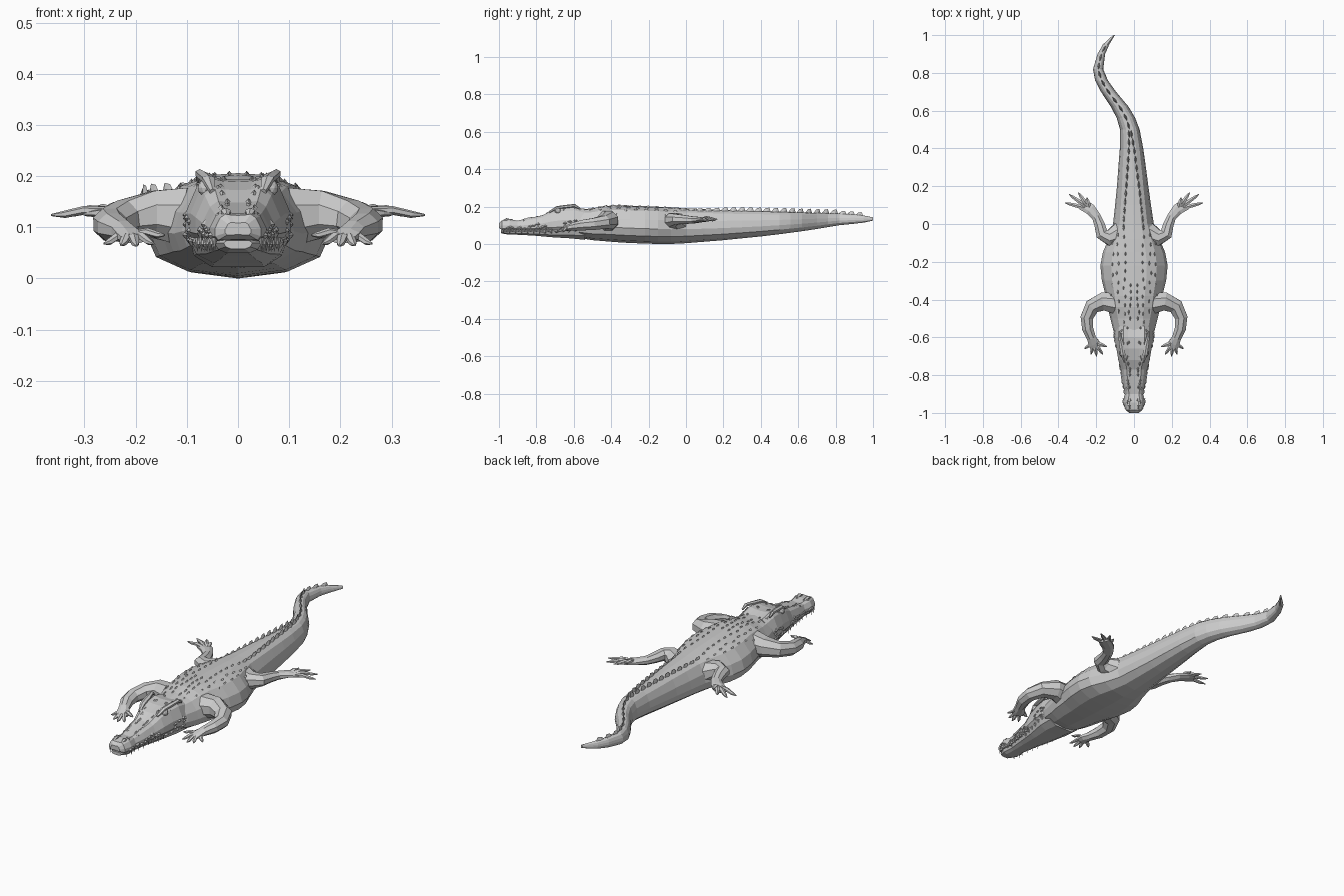
import bpy, bmesh, math, random
from mathutils import Vector, Matrix

random.seed(4)


def finish(bm, name, mirror=False):
    bmesh.ops.recalc_face_normals(bm, faces=bm.faces)
    me = bpy.data.meshes.new(name)
    bm.to_mesh(me)
    bm.free()
    ob = bpy.data.objects.new(name, me)
    bpy.context.collection.objects.link(ob)
    if mirror:
        ob.modifiers.new("mirror", 'MIRROR').use_mirror_merge = False
    return ob


def skin(bm, rings):
    rows = [[bm.verts.new(p) for p in r] for r in rings]
    n = len(rows[0])
    for a, b in zip(rows, rows[1:]):
        for i in range(n):
            bm.faces.new((a[i], a[(i + 1) % n], b[(i + 1) % n], b[i]))
    bm.faces.new(rows[0])
    bm.faces.new(rows[-1])


def slices(table, half):
    # full cross-sections at each y from a half profile
    full = half + [(-x, z) for x, z in half[-2:0:-1]]
    return [[(c + w * x, y, zb + (zt - zb) * z) for x, z in full] for y, c, w, zb, zt in table]


def at(table, y):
    for a, b in zip(table, table[1:]):
        if a[0] <= y <= b[0]:
            t = (y - a[0]) / (b[0] - a[0])
            return [p + (q - p) * t for p, q in zip(a, b)]
    return list(table[-1])


def top_z(table, half, x, y):
    # height of the upper surface
    _, c, w, zb, zt = at(table, y)
    u = min(abs(x - c) / w, 0.99)
    for (x0, z0), (x1, z1) in zip(half, half[1:]):
        if x0 <= u <= x1:
            return zb + (zt - zb) * (z0 + (z1 - z0) * (u - x0) / (x1 - x0))
    return zt


def tube(bm, path, sides=8):
    # limb along points (x, y, z, horizontal radius, vertical radius)
    pts = [Vector(p[:3]) for p in path]
    rings = []
    for i, p in enumerate(path):
        t = pts[min(i + 1, len(pts) - 1)] - pts[max(i - 1, 0)]
        side = t.cross(Vector((0, 0, 1))).normalized()
        up = side.cross(t).normalized()
        angs = [2 * math.pi * (k + .5) / sides for k in range(sides)]
        rings.append([pts[i] + side * p[3] * math.cos(a) + up * p[4] * math.sin(a) for a in angs])
    skin(bm, rings)


def spike(bm, loc, length, width, h, rot=Matrix(), ridge=0.35):
    # keeled scale: diamond base with a short ridge on top
    m = Matrix.Translation(loc) @ rot
    v = [bm.verts.new(m @ Vector(p)) for p in (
        (0, -length, 0), (width, 0, 0), (0, length, 0), (-width, 0, 0),
        (0, -length * ridge * .4, h * .9), (0, length * ridge * 1.6, h))]
    for f in ((0, 1, 4), (1, 5, 4), (1, 2, 5), (2, 3, 5), (3, 4, 5), (3, 0, 4), (3, 2, 1, 0)):
        bm.faces.new([v[i] for i in f])


# Body and tail: y, centre x, half width, bottom, top
BODY = [(-.62, 0, .085, .05, .175), (-.56, 0, .11, .03, .185), (-.5, 0, .125, .02, .19),
        (-.44, 0, .14, .015, .202), (-.38, 0, .15, .01, .206), (-.3, 0, .17, .005, .204),
        (-.22, 0, .178, .002, .202), (-.15, 0, .165, 0, .199), (-.08, 0, .135, 0, .196),
        (0, -.003, .108, .004, .191), (.1, -.005, .095, .012, .186), (.2, -.007, .083, .02, .182),
        (.3, -.01, .073, .03, .178), (.4, -.013, .062, .04, .175), (.5, -.022, .052, .052, .172),
        (.56, -.042, .049, .06, .17), (.62, -.075, .047, .068, .168), (.7, -.135, .04, .08, .166),
        (.76, -.172, .034, .09, .164), (.82, -.19, .027, .1, .162), (.9, -.173, .02, .108, .158),
        (.95, -.148, .017, .114, .152), (1, -.106, .005, .125, .142)]
TRUNK = [(0, 1), (.38, .98), (.68, .88), (.92, .64), (1, .4), (.9, .2), (.55, .06), (0, 0)]
bm = bmesh.new()
skin(bm, slices(BODY, TRUNK))
finish(bm, "body_and_tail")

# Head and jaws
HEAD = [(-1, 0, .025, .085, .11), (-.985, 0, .045, .075, .126), (-.945, 0, .056, .072, .131),
        (-.9, 0, .048, .075, .125), (-.84, 0, .06, .072, .138), (-.77, 0, .07, .074, .152),
        (-.72, 0, .083, .072, .178), (-.66, 0, .093, .072, .195), (-.6, 0, .103, .068, .2),
        (-.54, 0, .1, .06, .186)]
SKULL = [(0, .95), (.3, .96), (.55, 1), (.78, .85), (1, .45), (1, .15), (.85, 0), (0, .03)]
bm = bmesh.new()
skin(bm, slices(HEAD, SKULL))
finish(bm, "upper_head")
JAW = [(-.99, 0, .028, .058, .074), (-.95, 0, .046, .05, .078), (-.9, 0, .042, .049, .078),
       (-.82, 0, .054, .045, .08), (-.72, 0, .073, .036, .085), (-.62, 0, .096, .03, .1),
       (-.54, 0, .1, .022, .11)]
bm = bmesh.new()
skin(bm, slices(JAW, [(0, 1), (.8, 1), (1, .7), (.85, .25), (.5, 0), (0, 0)]))
finish(bm, "lower_jaw")

# Teeth alternating down and up along the jaw line
bm = bmesh.new()
for i in range(17):
    y = -.975 + i * .016
    w = at(HEAD, y)[2]
    down = i % 2 == 0
    spike(bm, (w * .95, y, .08 if down else .066), .006, .005, -.03 if down else .028, ridge=0)
finish(bm, "teeth", True)

# Eyes, brows, horn ridges and nostrils
bm = bmesh.new()
bmesh.ops.create_icosphere(bm, subdivisions=2, radius=.017,
                           matrix=Matrix.Translation((.062, -.685, .177)))
finish(bm, "eyes", True)
bm = bmesh.new()
tube(bm, [(.05, -.73, .17, .006, .006), (.058, -.69, .194, .014, .008),
          (.066, -.64, .2, .014, .009), (.075, -.595, .205, .009, .009), (.078, -.57, .19, .004, .005)], 6)
tube(bm, [(.022, -.978, .122, .005, .005), (.024, -.96, .13, .011, .008), (.022, -.93, .125, .006, .006)], 6)
finish(bm, "brow_ridges_and_nostrils", True)

# Rough scales on cheeks and snout
bm = bmesh.new()
for i in range(46):
    y = random.uniform(-.96, -.55)
    _, _, w, zb, zt = at(HEAD, y)
    if i % 2:
        x = w * random.uniform(.25, .75)
        spike(bm, (x, y, top_z(HEAD, SKULL, x, y) - .002), .011, .007, .007)
    else:
        z = zb + (zt - zb) * random.uniform(.1, .45)
        spike(bm, (w - .003, y, z), .014, .01, .009, Matrix.Rotation(math.pi / 2, 4, 'Y'))
for i in range(7):
    y = -.76 + i * .033
    w = at(JAW, y)[2]
    spike(bm, (w - .005, y, .065 + .002 * i), .016, .012, .009, Matrix.Rotation(math.pi / 2, 4, 'Y'))
finish(bm, "head_scales", True)

# Scale rows on the back
bm = bmesh.new()
for x, y0, y1, step in ((.022, -.5, -.32, .035), (.05, -.52, -.04, .045),
                        (.085, -.46, -.06, .05), (.115, -.38, -.1, .055)):
    y = y0
    while y < y1:
        px = x + random.uniform(-.006, .006)
        spike(bm, (px, y, top_z(BODY, TRUNK, px, y) - .002), .014, .006, .008)
        y += step
finish(bm, "back_scales", True)

# Tail crest: two rows merging into one
bm = bmesh.new()
for i in range(22):
    y = -.02 + i * .045
    _, c, w, zb, zt = at(BODY, y)
    d = at(BODY, min(y + .03, 1))[1] - at(BODY, y - .03)[1]
    rot = Matrix.Rotation(-math.atan2(d, .06), 4, 'Z')
    off = .052 * max(0, 1 - max(y, 0) / .54)
    for s in ((-1, 1) if off > .006 else (0,)):
        x = c + s * off
        h = .012 + .012 * min(1, max(0, y) / .3)
        if y > .8:
            h = .018
        spike(bm, (x, y, top_z(BODY, TRUNK, x, y) - .003), .024, .007, h, rot, .4)
finish(bm, "tail_crest")


def leg(name, path, wrist, tips, r):
    bm = bmesh.new()
    tube(bm, path)
    for tip in tips:
        a, b = Vector(wrist), Vector(tip)
        m, n = a.lerp(b, .5), a.lerp(b, .8)
        tube(bm, [(*a, r, r * .7), (*(m + Vector((0, 0, .006))), r, r * .7),
                  (*n, r * .75, r * .6), (*b, .002, .002)], 6)
    finish(bm, name, True)


# Legs with clawed toes
leg("front_legs", [(.1, -.42, .12, .06, .062), (.165, -.41, .125, .052, .05), (.222, -.437, .117, .043, .038),
                   (.25, -.495, .106, .036, .034), (.245, -.555, .1, .032, .03),
                   (.225, -.605, .092, .026, .022), (.21, -.635, .084, .033, .015),
                   (.203, -.655, .078, .03, .01)],
    (.21, -.625, .086),
    [(.262, -.66, .068), (.228, -.69, .065), (.198, -.7, .064), (.165, -.69, .068), (.143, -.65, .085)], .011)
leg("hind_legs", [(.08, -.05, .115, .06, .055), (.135, -.072, .128, .045, .04), (.17, -.052, .132, .036, .03),
                  (.182, -.005, .13, .03, .025), (.2, .04, .128, .026, .02),
                  (.232, .078, .13, .032, .015), (.268, .102, .128, .034, .009), (.29, .115, .126, .028, .005)],
    (.235, .08, .131),
    [(.365, .112, .124), (.345, .158, .127), (.295, .167, .132), (.25, .14, .14)], .012)
